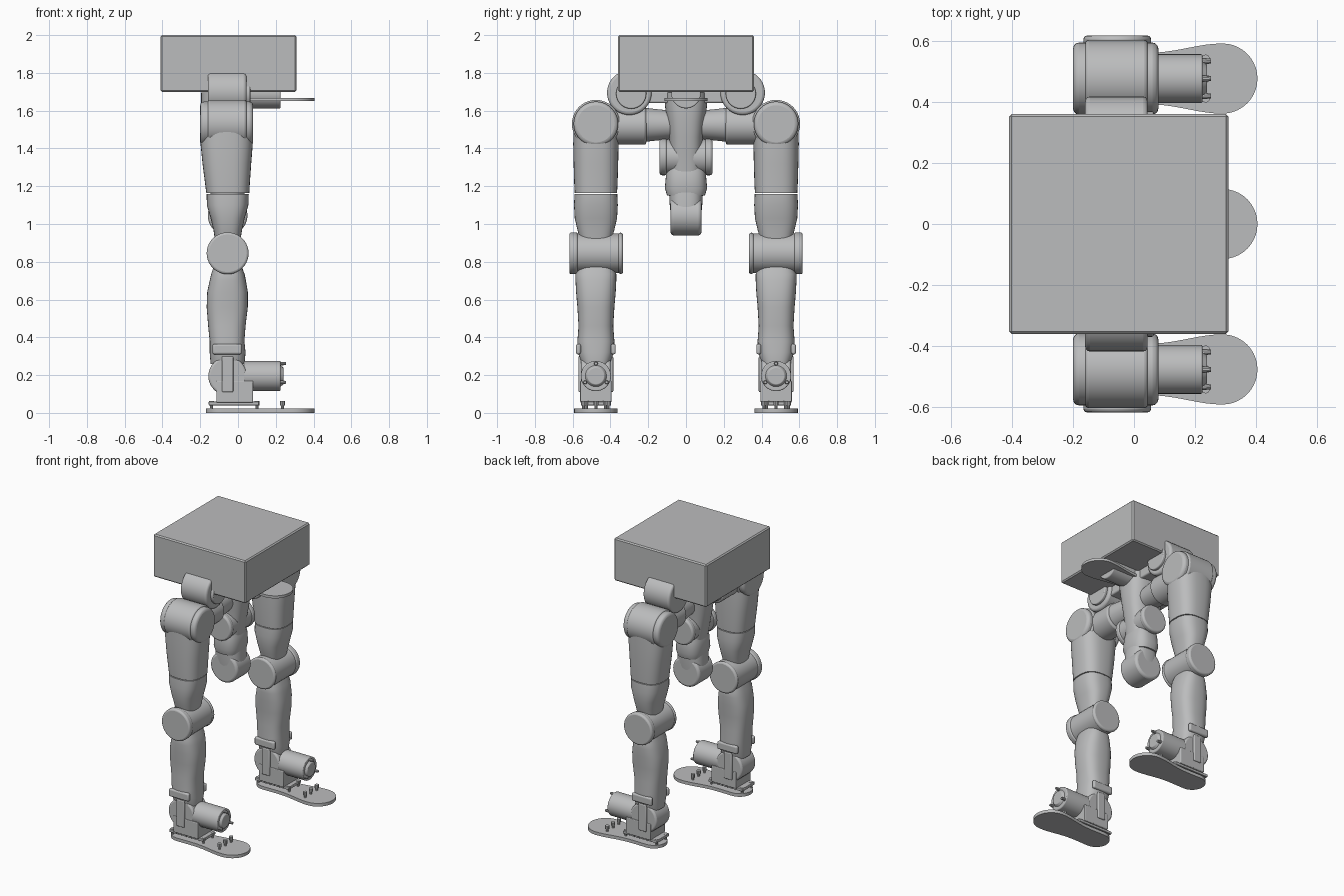
import bpy, bmesh, math
from mathutils import Matrix, Vector

cube = bpy.data.objects.get("Cube")
if cube:
    bpy.data.objects.remove(cube, do_unlink=True)

GREY = bpy.data.materials.new("light grey")
GREY.use_nodes = True
GREY.diffuse_color = (0.5, 0.505, 0.51, 1)
GREY.node_tree.nodes["Principled BSDF"].inputs["Base Color"].default_value = GREY.diffuse_color


def finish(name, bm, bevel=0.0, smooth=True):
    bmesh.ops.recalc_face_normals(bm, faces=bm.faces)
    mesh = bpy.data.meshes.new(name)
    bm.to_mesh(mesh)
    bm.free()
    mesh.materials.append(GREY)
    ob = bpy.data.objects.new(name, mesh)
    bpy.context.collection.objects.link(ob)
    if bevel:
        mod = ob.modifiers.new("bevel", 'BEVEL')
        mod.width, mod.segments = bevel, 3 if smooth else 1
        mod.limit_method = 'ANGLE'
    if smooth:
        bpy.ops.object.select_all(action='DESELECT')
        ob.select_set(True)
        bpy.context.view_layer.objects.active = ob
        bpy.ops.object.shade_smooth_by_angle(angle=math.radians(35))
    return ob


def box(name, x, y, z, bevel=0.0, smooth=True):
    """Box from (min, max) ranges."""
    bm = bmesh.new()
    bmesh.ops.create_cube(bm, size=1)
    for v in bm.verts:
        v.co = [sum(r) / 2 + c * (r[1] - r[0]) for r, c in zip((x, y, z), v.co)]
    return finish(name, bm, bevel, smooth)


def cyl(name, axis, start, end, a, b, r, r2=None, bevel=0.006, segs=40):
    """Cylinder along an axis; a, b are the two other coordinates in xyz order."""
    bm = bmesh.new()
    bmesh.ops.create_cone(bm, cap_ends=True, segments=segs, radius1=r,
                          radius2=r if r2 is None else r2, depth=abs(end - start))
    mid = (start + end) / 2
    d = Vector((0, 0, 0))
    d["xyz".index(axis)] = 1 if end > start else -1
    loc = {'x': (mid, a, b), 'y': (a, mid, b), 'z': (a, b, mid)}[axis]
    rot = Vector((0, 0, 1)).rotation_difference(d).to_matrix().to_4x4()
    bmesh.ops.transform(bm, matrix=Matrix.Translation(loc) @ rot, verts=bm.verts)
    return finish(name, bm, bevel)


def loft(name, rows, y0=0.0, power=2.7, segs=36):
    """Limb shell: rows of (z, x min, x max, y half width), superellipse sections."""
    bm = bmesh.new()
    rings = []
    for z, xa, xb, hy in rows:
        ring = []
        for i in range(segs):
            t = 2 * math.pi * i / segs
            c, s = math.cos(t), math.sin(t)
            px = math.copysign(abs(c) ** (2 / power), c) * (xb - xa) / 2
            py = math.copysign(abs(s) ** (2 / power), s) * hy
            ring.append(bm.verts.new(((xa + xb) / 2 + px, y0 + py, z)))
        rings.append(ring)
    for lo, hi in zip(rings, rings[1:]):
        for i in range(segs):
            j = (i + 1) % segs
            bm.faces.new((lo[i], lo[j], hi[j], hi[i]))
    bm.faces.new(rings[0])
    bm.faces.new(rings[-1])
    return finish(name, bm)


def sole(name, y0, z0, z1):
    """Shoe-shaped plate: round toe, slim waist, round heel."""
    half = [(0.29 + 0.115 * math.cos(t), 0.115 * math.sin(t))
            for t in [math.pi / 2 * k / 10 for k in range(11)]]
    for k in range(1, 14):
        u = k / 14
        w = 0.115 + (0.085 - 0.115) * u * u * (3 - 2 * u) - 0.012 * math.sin(math.pi * u) ** 2
        half.append((0.29 - 0.375 * u, w))
    half += [(-0.085 - 0.085 * math.sin(t), 0.085 * math.cos(t))
             for t in [math.pi / 2 * k / 10 for k in range(11)]]
    outline = half + [(x, -y) for x, y in reversed(half[1:-1])]
    bm = bmesh.new()
    face = bm.faces.new([bm.verts.new((x, y0 + y, z0)) for x, y in outline])
    out = bmesh.ops.extrude_face_region(bm, geom=[face])
    bmesh.ops.translate(bm, vec=(0, 0, z1 - z0),
                        verts=[g for g in out["geom"] if isinstance(g, bmesh.types.BMVert)])
    return finish(name, bm)


CX = -0.055  # limb centre line

# Body
box("body_box", (-0.41, 0.31), (-0.36, 0.36), (1.70, 2.0), 0.008, smooth=False)
box("hip_crossbar", (-0.14, 0.03), (-0.27, 0.27), (1.64, 1.705), 0.01)

# Two legs
for side, s in (("front", -1), ("back", 1)):
    y = s * 0.477

    # Hip joints
    cyl(f"{side}_hip_hub", 'x', -0.16, 0.045, s * 0.30, 1.695, 0.118, bevel=0.015)
    cyl(f"{side}_hip_hub_cap", 'x', 0.04, 0.065, s * 0.29, 1.69, 0.08)
    cyl(f"{side}_hip_arm", 'y', s * 0.21, s * 0.40, CX, 1.52, 0.10, bevel=0.012)
    cyl(f"{side}_hip_arm_neck", 'y', s * 0.08, s * 0.22, CX, 1.525, 0.075, 0.09)
    cyl(f"{side}_thigh_joint", 'x', -0.20, 0.08, y, 1.53, 0.118, bevel=0.02)
    cyl(f"{side}_thigh_cover", 'x', -0.16, 0.045, y, 1.53, 0.127, bevel=0.012)

    # Thigh
    loft(f"{side}_thigh", [(1.165, -0.168, 0.06, 0.112), (1.22, -0.175, 0.063, 0.115),
                           (1.32, -0.188, 0.07, 0.118), (1.42, -0.198, 0.078, 0.120),
                           (1.54, -0.198, 0.08, 0.119)], y)
    loft(f"{side}_thigh_lower", [(0.90, -0.12, 0.01, 0.08), (0.97, -0.13, 0.022, 0.098),
                                 (1.03, -0.145, 0.035, 0.112), (1.10, -0.165, 0.055, 0.116),
                                 (1.16, -0.166, 0.057, 0.113)], y)

    # Knee
    cyl(f"{side}_knee", 'y', y - 0.135, y + 0.135, CX, 0.845, 0.105, bevel=0.008)
    cyl(f"{side}_knee_outer_cap", 'y', s * 0.572, s * 0.618, CX, 0.845, 0.111, bevel=0.012)
    cyl(f"{side}_knee_inner_cap", 'y', s * 0.333, s * 0.36, CX, 0.845, 0.109, bevel=0.012)

    # Shin
    loft(f"{side}_shin", [(0.26, -0.145, 0.035, 0.075), (0.32, -0.150, 0.04, 0.095),
                          (0.38, -0.150, 0.034, 0.098), (0.46, -0.158, 0.04, 0.092),
                          (0.56, -0.166, 0.052, 0.098), (0.64, -0.163, 0.052, 0.105),
                          (0.70, -0.150, 0.042, 0.108), (0.735, -0.142, 0.035, 0.108),
                          (0.80, -0.12, 0.01, 0.09)], y)

    # Ankle
    cyl(f"{side}_ankle_joint", 'y', y - 0.078, y + 0.078, CX, 0.195, 0.102, bevel=0.012)
    for k in (-1, 1):
        box(f"{side}_ankle_strap", (-0.085, -0.025), sorted((y + k * 0.07, y + k * 0.092)),
            (0.11, 0.30), 0.006)
        box(f"{side}_shin_flange", (-0.135, 0.02), sorted((y + k * 0.08, y + k * 0.105)),
            (0.31, 0.365), 0.01)
    box(f"{side}_ankle_bracket", (-0.115, 0.08), (y - 0.083, y + 0.083), (0.055, 0.17), 0.005)
    cyl(f"{side}_ankle_motor", 'x', 0.03, 0.225, y, 0.195, 0.08)
    cyl(f"{side}_ankle_motor_cap", 'x', 0.22, 0.24, y, 0.195, 0.06, 0.045, bevel=0.003)
    for k in range(3):
        t = math.radians(90 + 120 * k)
        cyl(f"{side}_motor_stud", 'x', 0.21, 0.253, y + 0.066 * math.cos(t),
            0.195 + 0.066 * math.sin(t), 0.012, 0.008, bevel=0, segs=10)

    # Foot
    sole(f"{side}_sole", y, 0.0, 0.022)
    box(f"{side}_foot_plate", (-0.155, 0.11), (y - 0.07, y + 0.07), (0.04, 0.06), 0.004)
    for bx, dy in [(-0.14, -.05), (-0.14, .05), (0.1, -.05), (0.1, .05),
                   (0.235, -.065), (0.235, 0), (0.235, .065)]:
        cyl(f"{side}_foot_bolt", 'z', 0.015, 0.05, bx, y + dy, 0.008, bevel=0, segs=10)
        cyl(f"{side}_foot_bolt_head", 'z', 0.04, 0.062, bx, y + dy, 0.014, bevel=0, segs=10)

# Central hanging limb
loft("centre_upper_limb", [(1.26, -0.14, 0.03, 0.085), (1.38, -0.165, 0.045, 0.085),
                           (1.46, -0.18, 0.06, 0.09), (1.54, -0.19, 0.07, 0.10),
                           (1.63, -0.195, 0.078, 0.112), (1.695, -0.195, 0.078, 0.112)])
cyl("centre_elbow", 'y', -0.13, 0.13, CX, 1.355, 0.092, bevel=0.01)
for k in (-1, 1):
    cyl("centre_elbow_cap", 'y', k * 0.10, k * 0.14, CX, 1.355, 0.097, bevel=0.012)
loft("centre_lower_limb", [(1.15, -0.14, 0.03, 0.10), (1.19, -0.15, 0.04, 0.112),
                           (1.27, -0.145, 0.035, 0.105), (1.34, -0.12, 0.01, 0.09)])
loft("centre_wrist", [(1.04, -0.15, 0.04, 0.08), (1.12, -0.15, 0.04, 0.088),
                      (1.20, -0.14, 0.03, 0.09)])
cyl("centre_end_joint", 'y', -0.082, 0.082, CX, 1.045, 0.105, bevel=0.016)

# Central foot and motor tucked under the body
sole("centre_sole", 0, 1.65, 1.668)
cyl("centre_motor", 'x', 0.03, 0.225, 0, 1.69, 0.078)
